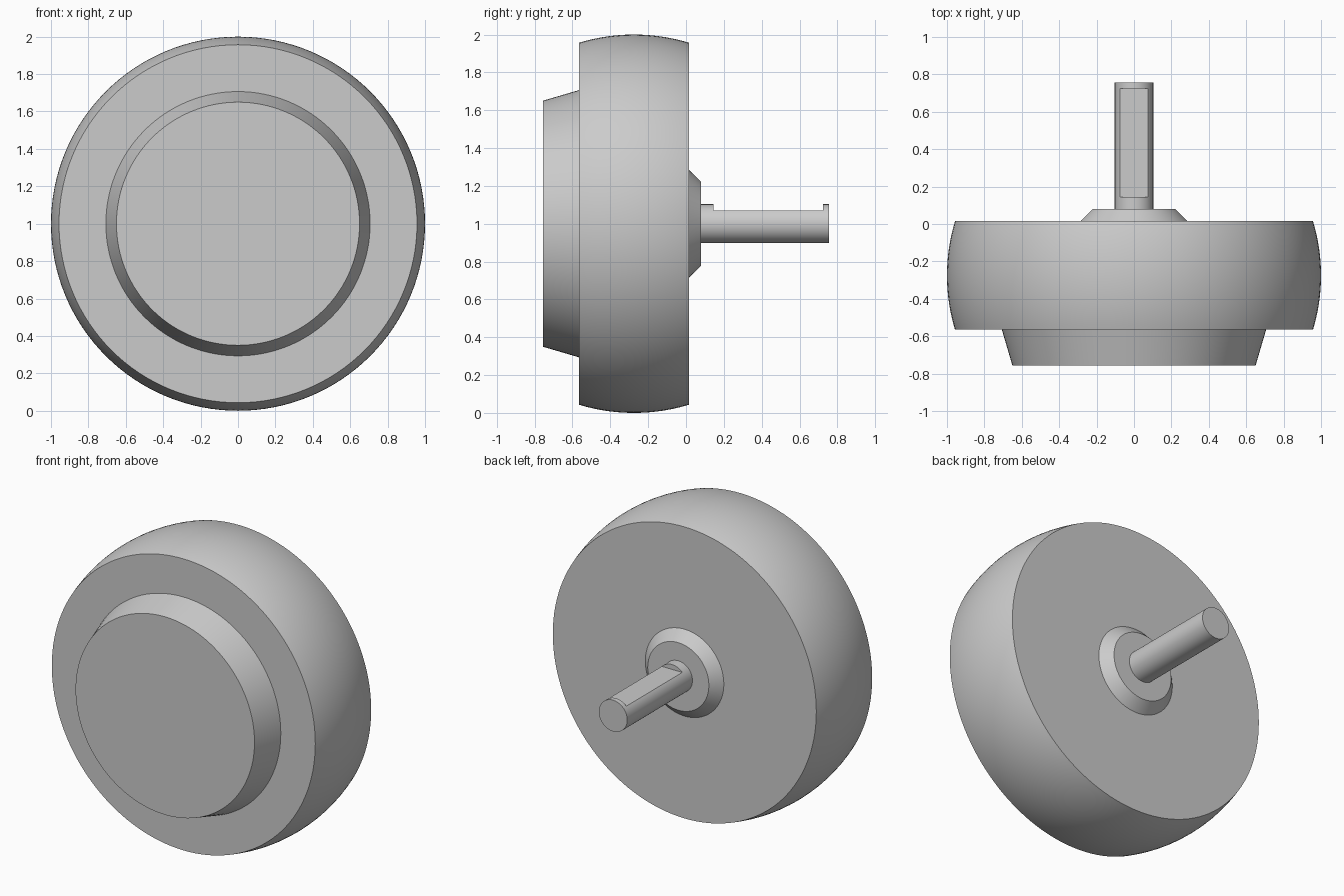
import bpy, bmesh, math
from mathutils import Vector

cube = bpy.data.objects.get("Cube")
if cube:
    bpy.data.objects.remove(cube, do_unlink=True)

AXIS_Z = 1.0
SEGMENTS = 128

grey = bpy.data.materials.new("plain_grey")
grey.use_nodes = True
colour = (0.6, 0.6, 0.6, 1)
grey.diffuse_color = colour
grey.node_tree.nodes["Principled BSDF"].inputs["Base Color"].default_value = colour


def lathe(name, profile, segments=SEGMENTS):
    """Closed solid turned about the wheel axis from (y, radius) pairs."""
    bm = bmesh.new()
    rings = []
    for y, r in profile:
        angles = [2 * math.pi * i / segments for i in range(segments)]
        rings.append([bm.verts.new((r * math.sin(a), y, r * math.cos(a))) for a in angles])
    for a, b in zip(rings, rings[1:]):
        for i in range(segments):
            j = (i + 1) % segments
            bm.faces.new((a[i], a[j], b[j], b[i]))
    bm.faces.new(rings[0])
    bm.faces.new(rings[-1])
    bmesh.ops.recalc_face_normals(bm, faces=bm.faces)
    mesh = bpy.data.meshes.new(name)
    bm.to_mesh(mesh)
    bm.free()
    mesh.materials.append(grey)
    obj = bpy.data.objects.new(name, mesh)
    obj.location.z = AXIS_Z
    bpy.context.collection.objects.link(obj)
    return obj


def smooth(obj, degrees=15):
    bpy.ops.object.select_all(action='DESELECT')
    obj.select_set(True)
    bpy.context.view_layer.objects.active = obj
    bpy.ops.object.shade_smooth_by_angle(angle=math.radians(degrees))


# Wheel with a crowned tread
mid_y, half_width, edge_r = -0.275, 0.29, 0.957
sag = 1 - edge_r
crown_r = (half_width ** 2 + sag ** 2) / (2 * sag)
tread = []
for i in range(25):
    d = half_width * (i / 12 - 1)
    tread.append((mid_y + d, 1 - crown_r + math.sqrt(crown_r ** 2 - d ** 2)))
wheel = lathe("wheel", tread)

# Tapered front cap and rear collar
front_cap = lathe("front_cap", [(-0.757, 0.65), (-0.56, 0.708)])
collar = lathe("rear_collar", [(0.01, 0.29), (0.08, 0.222)])

# Shaft with a flat cut into its top
shaft = lathe("shaft", [(0.07, 0.103), (0.757, 0.103)], 64)
bpy.ops.mesh.primitive_cube_add(size=1, location=(0, 0.435, AXIS_Z + 0.171))
cutter = bpy.context.object
cutter.name = "flat_cutter"
cutter.scale = (0.4, 0.58, 0.2)
cutter.hide_render = True
cut = shaft.modifiers.new("flat", 'BOOLEAN')
cut.operation = 'DIFFERENCE'
cut.solver = 'EXACT'
cut.object = cutter
bpy.ops.object.select_all(action='DESELECT')
shaft.select_set(True)
bpy.context.view_layer.objects.active = shaft
bpy.ops.object.modifier_apply(modifier="flat")
bpy.data.objects.remove(cutter, do_unlink=True)

for part in (wheel, front_cap, collar, shaft):
    smooth(part)
